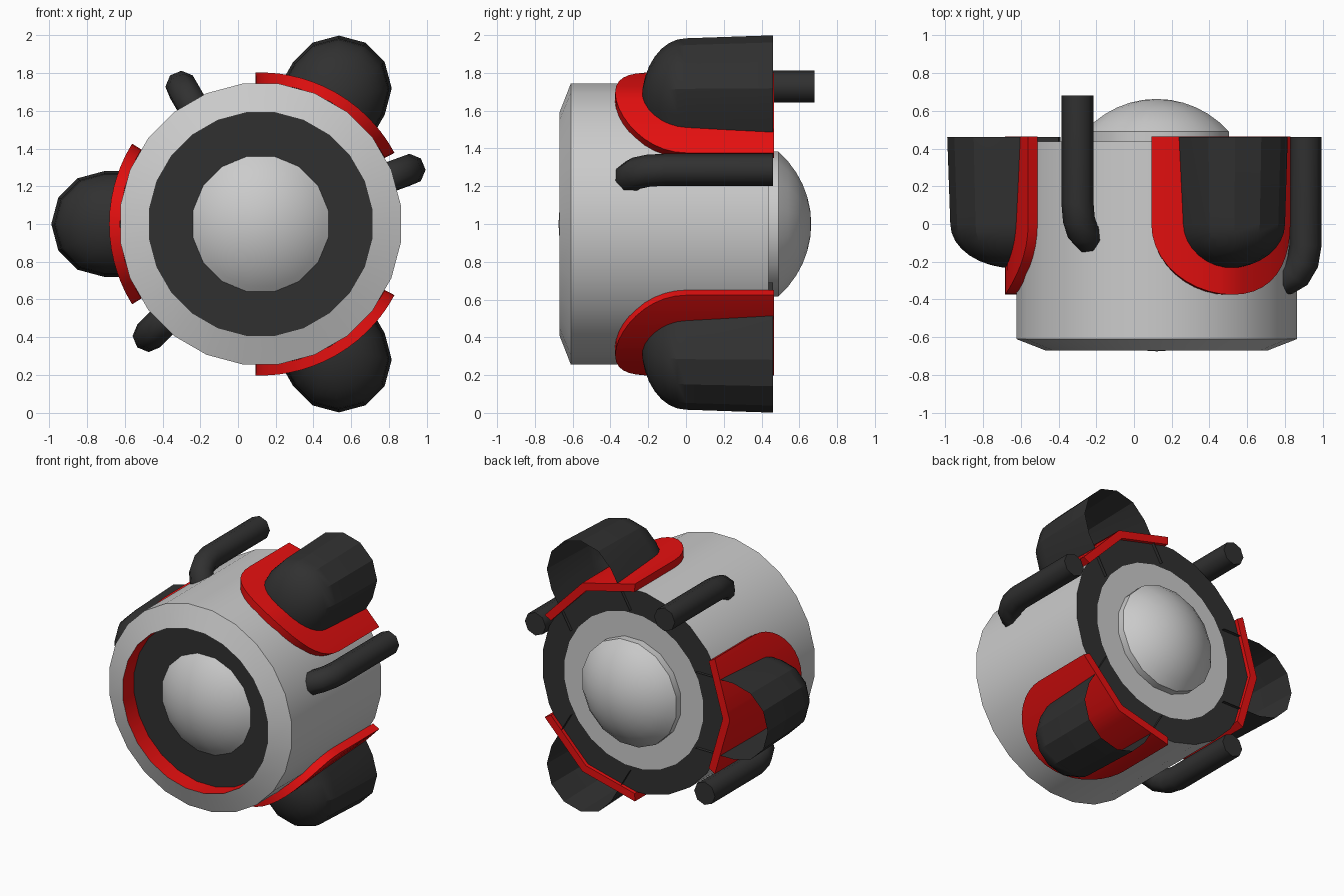
import bpy, bmesh, math
from math import sin, cos, pi, radians

if "Cube" in bpy.data.objects:
    bpy.data.objects.remove(bpy.data.objects["Cube"])

CX, CZ = 0.12, 1.0   # main axis runs along y through this point


def material(name, rgb):
    m = bpy.data.materials.new(name)
    m.diffuse_color = (*rgb, 1)
    m.use_nodes = True
    m.node_tree.nodes["Principled BSDF"].inputs["Base Color"].default_value = m.diffuse_color
    return m


RED = material("red", (0.8, 0.005, 0.005))
BLACK = material("black", (0.03, 0.03, 0.03))


def place(r, w, y, a):
    """Radial distance r, sideways offset w, depth y, turned by angle a."""
    return (CX + r * cos(a) - w * sin(a), y, CZ + r * sin(a) + w * cos(a))


def make(name, verts, faces, mat=None, angle=30):
    me = bpy.data.meshes.new(name)
    me.from_pydata(verts, [], faces)
    bm = bmesh.new()
    bm.from_mesh(me)
    bmesh.ops.remove_doubles(bm, verts=bm.verts, dist=1e-5)
    bmesh.ops.recalc_face_normals(bm, faces=bm.faces)
    bm.to_mesh(me)
    bm.free()
    ob = bpy.data.objects.new(name, me)
    bpy.context.collection.objects.link(ob)
    if mat:
        me.materials.append(mat)
    bpy.ops.object.select_all(action='DESELECT')
    ob.select_set(True)
    bpy.context.view_layer.objects.active = ob
    bpy.ops.object.shade_smooth_by_angle(angle=radians(angle))
    return ob


def lathe(name, profile, n, mat=None):
    """Spin (radius, y) points round the main axis."""
    verts = [place(r, 0, y, 2 * pi * (i + 0.5) / n) for r, y in profile for i in range(n)]
    faces = [(j * n + i, j * n + (i + 1) % n, (j + 1) * n + (i + 1) % n, (j + 1) * n + i)
             for j in range(len(profile) - 1) for i in range(n)]
    return make(name, verts, faces, mat)


def dome(name, base, rim, tip):
    """Short collar from base to rim, then a spherical cap up to the tip."""
    r, h = 0.39, abs(tip - rim)
    R = (r * r + h * h) / (2 * h)
    top = math.asin(r / R)
    s = 1 if tip > rim else -1
    cap = [(max(R * sin(top * k / 6), 1e-7), tip - s * R * (1 - cos(top * k / 6)))
           for k in range(6, -1, -1)]
    lathe(name, [(r, base)] + cap, 16)


# Drum body with recessed front and flat back
lathe("body_shell", [(0.595, -0.67), (0.75, -0.61), (0.75, 0.437)], 24)
lathe("front_recess_wall", [(0.595, -0.67), (0.595, -0.54)], 24, RED)
lathe("front_recess_floor", [(0.595, -0.54), (0.36, -0.54)], 24, BLACK)
lathe("back_ring", [(0.75, 0.437), (0.57, 0.437)], 24, BLACK)
lathe("back_disc", [(0.57, 0.437), (0.36, 0.437)], 24)
dome("front_dome", -0.54, -0.52, -0.675)
dome("back_dome", 0.437, 0.49, 0.663)


def pod(name, a):
    """Scoop-shaped cover, open at the back, rounded at the front."""
    sec = [(0.52, -0.28)] + [(0.83 + 0.28 * cos(t), 0.28 * sin(t))
                             for t in (pi * (k / 6 - 0.5) for k in range(7))] + [(0.52, 0.28)]
    rings = [(0.46, 1.0)] + [(-0.235 * sin(pi / 2 * k / 8), max(0.955 * cos(pi / 2 * k / 8), 0.002))
                             for k in range(9)]
    verts, m = [], len(sec)
    for y, k in rings:
        for r, w in sec:
            verts.append(place(0.75 + (r - 0.75) * k if r > 0.75 else r, w * k, y, a))
    faces = [(j * m + i, j * m + i + 1, (j + 1) * m + i + 1, (j + 1) * m + i)
             for j in range(len(rings) - 1) for i in range(m - 1)]
    make(name, verts, faces, BLACK, 28)


def plate(name, a):
    """U-shaped red pad hugging the drum, with a two-sided back edge."""
    n, half = 20, radians(32)
    verts = []
    for i in range(n + 1):
        t = -cos(pi * i / n)
        for r in (0.745, 0.803):
            verts.append(place(r, 0, -0.375 * sin(pi * i / n), a + t * half))
        for r in (0.803, 0.745):
            along = r * (1 - abs(t) * (1 - cos(half)))
            verts.append(place(along, r * sin(half) * t, 0.465, a))
    faces = [(4 * i + k, 4 * i + (k + 1) % 4, 4 * i + 4 + (k + 1) % 4, 4 * i + 4 + k)
             for i in range(n) for k in range(4)]
    faces += [(0, 1, 2, 3), tuple(4 * n + k for k in range(4))]
    make(name, verts, faces, RED)


for label, deg in (("upper", 60), ("side", 180), ("lower", 300)):
    pod(label + "_pod", radians(deg))
    plate(label + "_pod_plate", radians(deg))


def tube(name, deg, front, back):
    """Pipe along the drum whose front end bends into the surface."""
    path = [(0.84, back), (0.84, front + 0.27), (0.825, front + 0.18),
            (0.785, front + 0.115), (0.73, front + 0.085), (0.66, front + 0.08)]
    cu = bpy.data.curves.new(name, 'CURVE')
    cu.dimensions = '3D'
    cu.bevel_depth = 0.085
    cu.bevel_resolution = 2
    cu.use_fill_caps = True
    sp = cu.splines.new('POLY')
    sp.points.add(len(path) - 1)
    for p, (r, y) in zip(sp.points, path):
        p.co = (*place(r, 0, y, radians(deg)), 1)
    sp.use_smooth = True
    cu.materials.append(BLACK)
    bpy.context.collection.objects.link(bpy.data.objects.new(name, cu))


tube("top_tube", 120, -0.155, 0.68)
tube("right_tube", 20, -0.38, 0.46)
tube("bottom_tube", 225, -0.38, 0.46)
